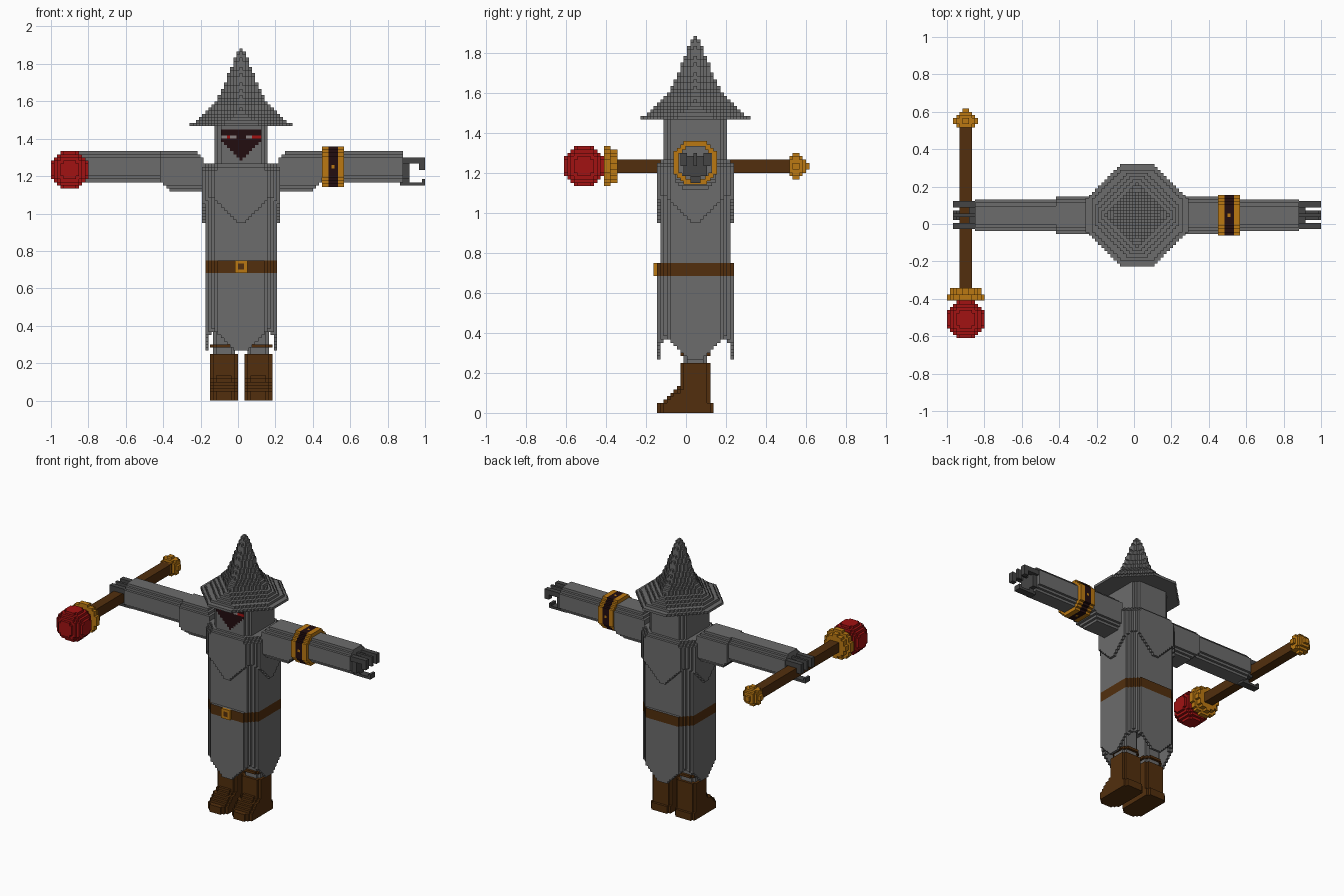
import bpy, bmesh
from math import ceil

CELL = 1 / 60                      # edge of one block
BODY = (0.0167, 0.047, 0)          # origin of the figure's axis

cube = bpy.data.objects.get("Cube")
if cube:
    bpy.data.objects.remove(cube)


def material(name, rgb):
    m = bpy.data.materials.new(name)
    m.use_nodes = True
    m.diffuse_color = (*rgb, 1)
    m.node_tree.nodes["Principled BSDF"].inputs["Base Color"].default_value = (*rgb, 1)
    return m


CLOTH = material("grey cloth", (0.15, 0.15, 0.15))
SKIN = material("dark grey hand", (0.06, 0.06, 0.06))
LEATHER = material("brown leather", (0.085, 0.028, 0.004))
GOLD = material("gold", (0.5, 0.19, 0.006))
RED = material("red gem", (0.36, 0.006, 0.006))
SHADOW = material("dark maroon", (0.016, 0.004, 0.005))
EYE = material("pale eye", (0.25, 0.22, 0.22))


def blocks(name, origin, lo, hi, inside, mats, paint=None, flip=1):
    """Skin of all blocks in the box lo..hi (cell units) whose centre passes the test."""
    n = [ceil(h - l - 0.01) for l, h in zip(lo, hi)]
    filled = {(i, j, k) for i in range(n[0]) for j in range(n[1]) for k in range(n[2])
              if inside(lo[0] + i + 0.5, lo[1] + j + 0.5, lo[2] + k + 0.5)}
    bm = bmesh.new()
    verts = {}

    def vert(p):
        if p not in verts:
            x, y, z = ((p[a] + lo[a]) * CELL for a in range(3))
            verts[p] = bm.verts.new((x * flip, y, z))
        return verts[p]

    for c in sorted(filled):
        for a in range(3):
            for s in (0, 1):
                near = list(c)
                near[a] += 2 * s - 1
                if tuple(near) in filled:
                    continue
                ring = []
                for u, v in ((0, 0), (1, 0), (1, 1), (0, 1)):
                    p = list(c)
                    p[a] += s
                    p[(a + 1) % 3] += u
                    p[(a + 2) % 3] += v
                    ring.append(vert(tuple(p)))
                if (s == 1) != (flip == 1):
                    ring.reverse()
                face = bm.faces.new(ring)
                if paint:
                    centre = [lo[b] + c[b] + 0.5 for b in range(3)]
                    face.material_index = paint(*centre, (a, 2 * s - 1))
    mesh = bpy.data.meshes.new(name)
    bm.to_mesh(mesh)
    bm.free()
    for m in mats:
        mesh.materials.append(m)
    ob = bpy.data.objects.new(name, mesh)
    ob.location = origin
    bpy.context.collection.objects.link(ob)
    return ob


def octagon(x, y, hx, hy, limit):
    return abs(x) <= hx and abs(y) <= hy and abs(x) + abs(y) <= limit


def ramp(points, t):
    for (t0, v0), (t1, v1) in zip(points, points[1:]):
        if t <= t1:
            return v0 + (v1 - v0) * (t - t0) / (t1 - t0)
    return points[-1][1]


# Pointed hat: wide octagonal brim turning into a diamond spire
HAT = [(88, 17), (91, 12.8), (94, 9.8), (97, 7.6), (100, 5.9),
       (105, 3.9), (109, 2.4), (113, 0.3)]


def hat(x, y, z):
    r = ramp(HAT, z)
    return octagon(x, y, r, r, r + 0.6 + max(0, r - 11) * 0.95)


blocks("hat", BODY, (-17.5, -17.5, 88), (17.5, 17.5, 113), hat, [CLOTH])


# Hood with a shadowed face and eyes
def face_paint(x, y, z, side):
    if side != (1, -1) or abs(x) > 6.2 or z > 86.5 or abs(x) > z - 77:
        return 0
    if abs(z - 84.5) < 0.4 and abs(x) > 1.5:
        return 3 if x > 3.5 or abs(x + 4) < 0.4 else 2
    return 1


blocks("hood", BODY, (-8.5, -9.5, 70), (8.5, 9.5, 88),
       lambda x, y, z: octagon(x, y, 8.5, 9.5, 15.5),
       [CLOTH, SHADOW, EYE, RED], face_paint)


# Mantle: poncho with a pointed hem on every side
def mantle(x, y, z):
    hem = 57 + max(0, min(abs(x), abs(y)) - 0.6)
    shrink = max(0, z - 74)
    return z > hem and octagon(x, y, 12.5 - shrink, 11.5 - shrink, 19 - shrink)


blocks("mantle", BODY, (-12.5, -11.5, 57), (12.5, 11.5, 76), mantle, [CLOTH])


# Robe: hollow at the bottom, four pointed flaps, belt as a band of colour
def robe(x, y, z):
    hy = 11.5 if z < 45.5 else 10.5
    hem = 16.3 + max(0, min(abs(x), abs(y)) - 2) * 0.95
    hollow = z < 28 and octagon(x, y, 10.2, 10.2, 16)
    return z > hem and not hollow and octagon(x, y, 11.5, hy, 18)


blocks("robe", BODY, (-11.5, -11.5, 16), (11.5, 11.5, 70), robe, [CLOTH, LEATHER],
       lambda x, y, z, side: int(41 < z < 45 and side[0] != 2))
blocks("buckle", BODY, (-2, -12.5, 41), (2, -11.5, 45), lambda x, y, z: True,
       [GOLD, LEATHER], lambda x, y, z, side: int(abs(x) < 1 and abs(z - 43) < 1))


# Arms, hands and legs, mirrored left and right
def sleeve(x, y, z):
    low = 67 + max(0, x - 23)
    high = 76 + max(0, x - 11.5) * 1.6
    return low < z < high and octagon(y, z - 73.5, 6, 6.5, 9.5)


def forearm(x, y, z):
    return octagon(y, z - 75, 5, 5, 7.5)


def hand(x, y, z):
    finger = abs(y) < 0.9 or abs(y) > 2.5
    if x < 54:
        return 71 < z < 77 and abs(y) < 3.7 or z > 76 and finger or z < 71 and abs(y) < 2
    if z > 76 or (z > 74 and x > 57):
        return finger
    return abs(y) < 2 and (z < 70 or (z < 71 and x > 58))


def boot(x, y, z):
    front = 11 if z < 2.5 else max(4.5, 11 - (z - 2.5) * 1.2)
    back = 5.5 if z < 3 else 4.5
    half = (front + back) / 2
    return octagon(x, y + (front - back) / 2, 4.5, half, 2.6 + half)


for label, s in (("left", 1), ("right", -1)):
    blocks(label + "_sleeve", BODY, (10, -6, 67), (26, 6, 80), sleeve, [CLOTH], flip=s)
    blocks(label + "_forearm", BODY, (24, -5, 70), (52, 5, 80), forearm, [CLOTH], flip=s)
    blocks(label + "_hand", BODY, (51, -4.5, 69), (59, 4.5, 78), hand, [SKIN], flip=s)
    hip = (BODY[0] + s * 0.092, BODY[1], 0)
    blocks(label + "_boot", hip, (-4.5, -11.5, 0), (4.5, 5.5, 15), boot, [LEATHER], flip=s)
    blocks(label + "_leg", hip, (-3.5, -3.5, 15), (3.5, 3.5, 28),
           lambda x, y, z: octagon(x, y, 3.5, 3.5, 5.5), [CLOTH], flip=s)
    blocks(label + "_boot_cuff", hip, (-4.5, -4.5, 17), (4.5, 4.5, 18),
           lambda x, y, z: octagon(x, y, 4.5, 4.5, 6.5), [LEATHER], flip=s)


# Gold-edged bracer on the left arm
def bracer_paint(x, y, z, side):
    stud = abs(x - 29.5) < 0.4 and (abs(y) < 0.6 or abs(z - 75) < 0.6)
    return int(28 < x < 31 and not stud)


blocks("bracer", BODY, (26, -6.5, 68.5), (33, 6.5, 81.5),
       lambda x, y, z: octagon(y, z - 75, 6.5, 6.5, 9.2), [GOLD, SHADOW], bracer_paint)


# Staff lying front to back in the right hand
def turned(name, y_start, radii, mat):
    """Stack of round block layers running along y."""
    big = ceil(max(radii))
    blocks(name, (-0.9, y_start, 1.2333), (-big, 0, -big), (big, len(radii), big),
           lambda x, y, z: x * x + z * z <= radii[int(y)] ** 2, [mat])


turned("staff_shaft", -0.41, [2.2] * 57, LEATHER)
turned("staff_collar", -0.41, [6, 6, 4.6, 4.6], GOLD)
turned("staff_finial", 0.5, [2.3, 3.2, 3.8, 3.8, 3.2, 2.3, 1], GOLD)
blocks("staff_gem", (-0.9, -0.51, 1.2333), (-6, -6, -6), (6, 6, 6),
       lambda x, y, z: x * x + y * y + z * z <= 39, [RED])
